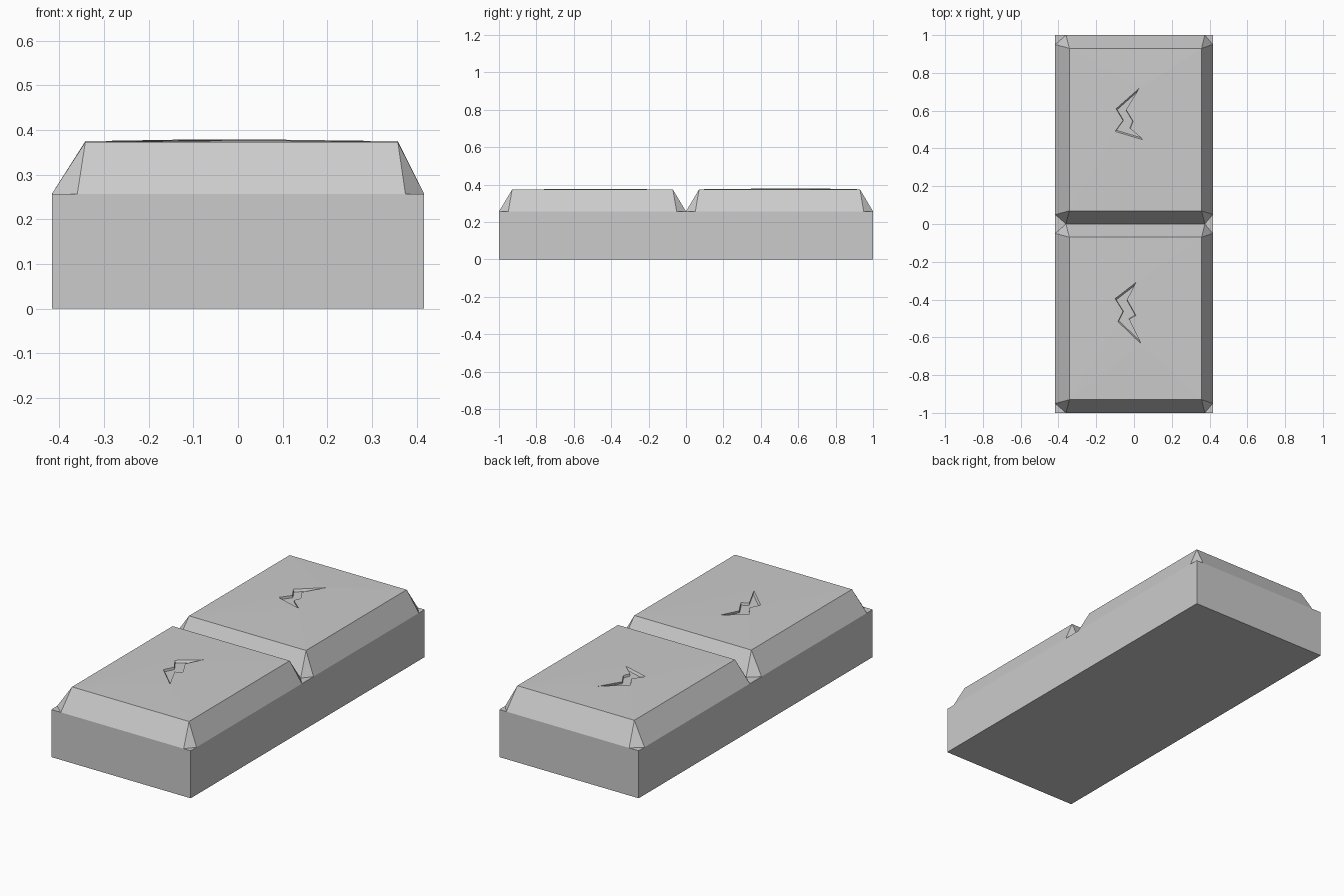
import bpy, bmesh
from mathutils import Vector

if "Cube" in bpy.data.objects:
    bpy.data.objects.remove(bpy.data.objects["Cube"])

HW, BASE_Z = 0.417, 0.257
LEFT, RIGHT = -0.342, 0.358      # top panel limits in x


def finish(bm, name):
    bmesh.ops.recalc_face_normals(bm, faces=bm.faces)
    me = bpy.data.meshes.new(name)
    bm.to_mesh(me)
    bm.free()
    ob = bpy.data.objects.new(name, me)
    bpy.context.collection.objects.link(ob)
    return ob


def ring(bm, verts):
    return [bm.edges.get((a, b)) or bm.edges.new((a, b))
            for a, b in zip(verts, verts[1:] + verts[:1])]


# Rectangular slab under both segments
def base_slab():
    bm = bmesh.new()
    bmesh.ops.create_cube(bm, size=1)
    for v in bm.verts:
        v.co = (v.co.x * 2 * HW, v.co.y * 2, (v.co.z + 0.5) * BASE_Z)
    finish(bm, "base_slab")


# Tapered segment with clipped corners and an engraved zigzag on top
def segment(name, y0, y1, top_z, zigzag):
    bm = bmesh.new()
    new = bm.verts.new
    # clipped footprint, two points per corner, counter-clockwise
    foot = [new((x, y, BASE_Z)) for x, y in (
        (-0.36, y0), (0.375, y0), (HW, y0 + 0.05), (HW, y1 - 0.05),
        (0.375, y1), (-0.36, y1), (-HW, y1 - 0.05), (-HW, y0 + 0.05))]
    top = [new((x, y, top_z)) for x, y in (
        (LEFT, y0 + 0.07), (RIGHT, y0 + 0.07),
        (RIGHT, y1 - 0.07), (LEFT, y1 - 0.07))]
    for i in range(4):
        j = (i + 1) % 4
        a, b, c = foot[2 * i], foot[2 * i + 1], foot[(2 * i + 2) % 8]
        bm.faces.new((a, b, top[j], top[i]))      # sloping side
        bm.faces.new((b, c, top[j]))              # corner triangle

    # top panel with the zigzag outline as a hole
    lip = [new((x, y, top_z)) for x, y in zigzag]
    bmesh.ops.triangle_fill(bm, edges=ring(bm, top) + ring(bm, lip),
                            use_beauty=True, normal=(0, 0, 1))
    for v in lip:
        v.co.z += 0.004

    # recess walls and floor
    mid = sum((v.co for v in lip), Vector()) / len(lip)
    floor = []
    for v in lip:
        p = mid + (v.co - mid) * 0.91
        floor.append(new((p.x, p.y, top_z - 0.008)))
    n = len(lip)
    for i in range(n):
        j = (i + 1) % n
        bm.faces.new((lip[i], lip[j], floor[j], floor[i]))
    bm.faces.new(floor)
    finish(bm, name)


base_slab()
segment("front_segment", -1, 0, 0.373, [
    (0.01, -0.31), (-0.10, -0.395), (-0.058, -0.463), (-0.085, -0.517),
    (0.037, -0.634), (-0.026, -0.505), (0.01, -0.484), (-0.037, -0.40)])
segment("back_segment", 0, 1, 0.375, [
    (0.026, 0.717), (-0.095, 0.61), (-0.058, 0.548), (-0.10, 0.49),
    (0.05, 0.445), (-0.02, 0.505), (-0.005, 0.543), (-0.042, 0.605)])
